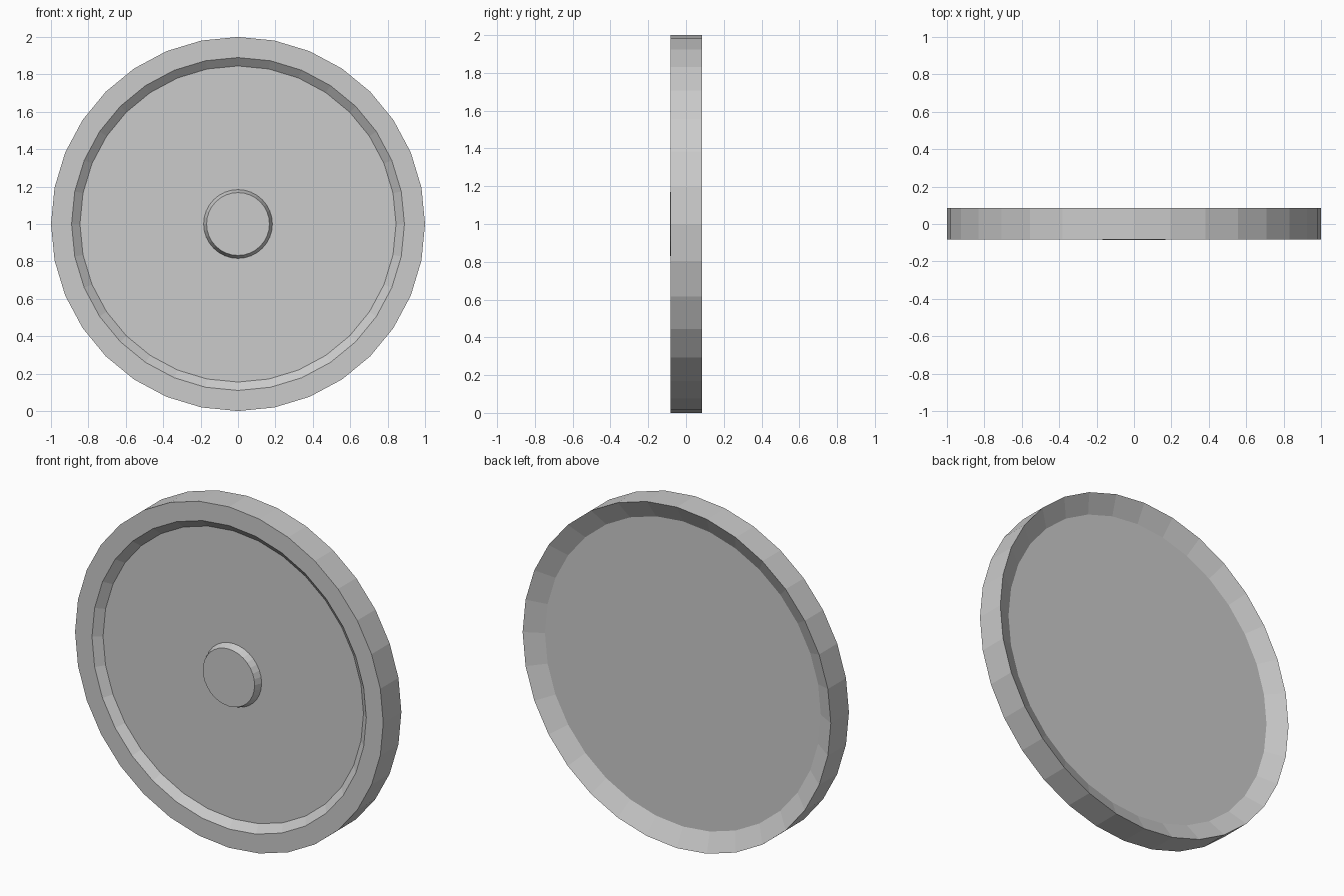
import bpy, bmesh
from math import sin, cos, pi

if "Cube" in bpy.data.objects:
    bpy.data.objects.remove(bpy.data.objects["Cube"])

SIDES = 32
CENTRE_Z = 1.0


def lathe(name, profile):
    """Spin (radius, y) points around the y axis and cap both ends."""
    bm = bmesh.new()
    rings = []
    for r, y in profile:
        rings.append([bm.verts.new((r * sin(2 * pi * i / SIDES), y,
                                    CENTRE_Z + r * cos(2 * pi * i / SIDES)))
                      for i in range(SIDES)])
    for a, b in zip(rings, rings[1:]):
        for i in range(SIDES):
            j = (i + 1) % SIDES
            bm.faces.new((a[i], a[j], b[j], b[i]))
    bm.faces.new(rings[0])
    bm.faces.new(rings[-1])
    bmesh.ops.recalc_face_normals(bm, faces=bm.faces[:])
    mesh = bpy.data.meshes.new(name)
    bm.to_mesh(mesh)
    bm.free()
    obj = bpy.data.objects.new(name, mesh)
    bpy.context.collection.objects.link(obj)
    return obj


# Disc with raised centre hub, recessed front, flat rim and dished back
lathe("disc_with_hub", [
    (0.168, -0.086),   # hub face
    (0.184, -0.044),   # hub base
    (0.845, -0.044),   # front recess floor
    (0.89, -0.082),    # rim inner edge
    (1.0, -0.082),     # rim outer edge
    (1.0, 0.086),      # back edge
    (0.895, 0.029),    # back floor
])
